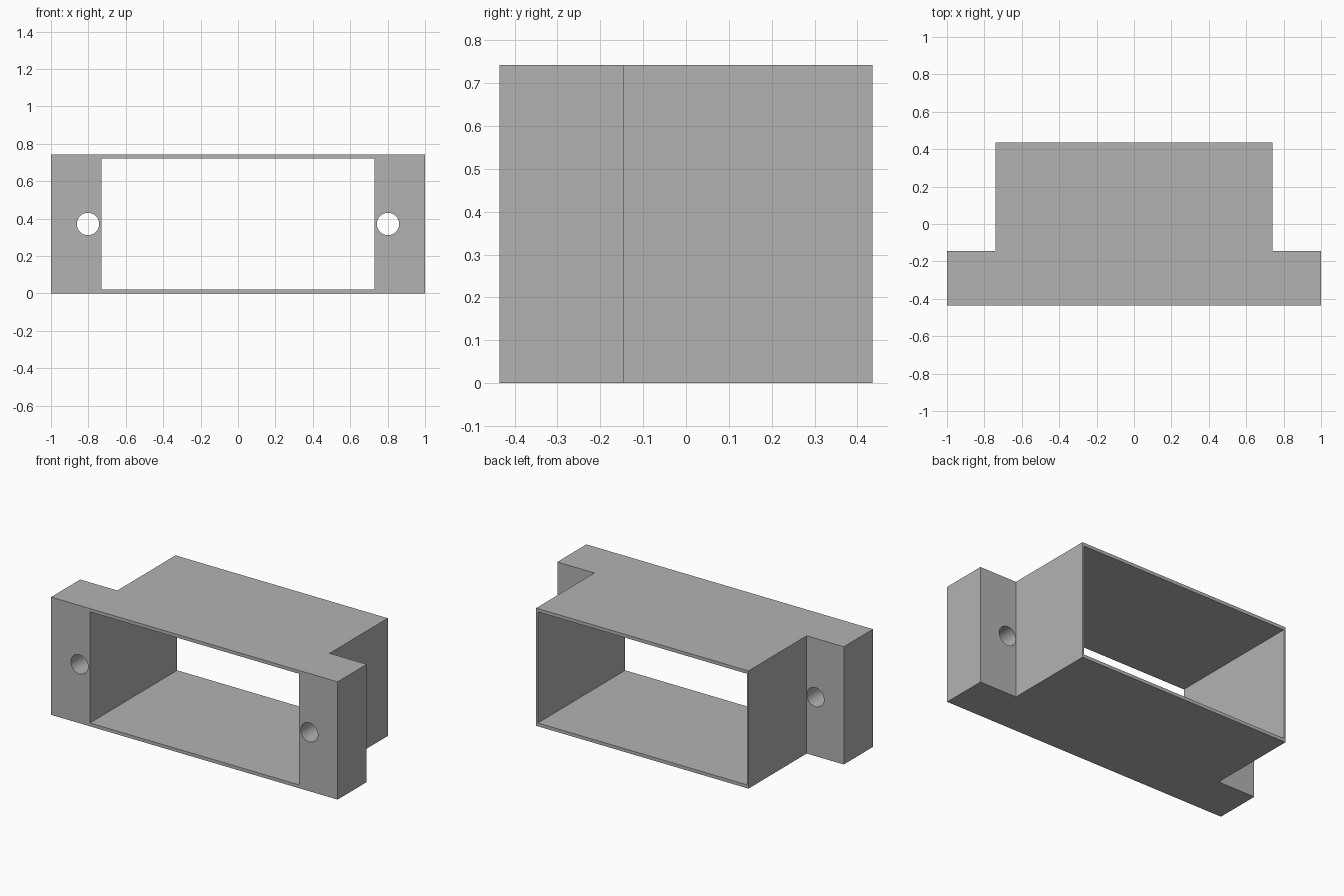
import bpy, bmesh, math

if "Cube" in bpy.data.objects:
    bpy.data.objects.remove(bpy.data.objects["Cube"])

H = 0.743                  # overall height
FRONT, BACK = -0.435, 0.435
STEP = -0.145              # back face of the mounting ears
BODY_X = 0.741             # half width of the sleeve

grey = bpy.data.materials.new("plain grey")
grey.diffuse_color = (0.45, 0.45, 0.45, 1)
grey.use_nodes = True
grey.node_tree.nodes["Principled BSDF"].inputs["Base Color"].default_value = grey.diffuse_color


def finish(name, bm):
    bmesh.ops.recalc_face_normals(bm, faces=bm.faces)
    mesh = bpy.data.meshes.new(name)
    bm.to_mesh(mesh)
    bm.free()
    mesh.materials.append(grey)
    obj = bpy.data.objects.new(name, mesh)
    bpy.context.collection.objects.link(obj)
    return obj


def prism(name, points, z0, z1):
    bm = bmesh.new()
    face = bm.faces.new([bm.verts.new((x, y, z0)) for x, y in points])
    top = bmesh.ops.extrude_face_region(bm, geom=[face])["geom"]
    verts = [v for v in top if isinstance(v, bmesh.types.BMVert)]
    bmesh.ops.translate(bm, verts=verts, vec=(0, 0, z1 - z0))
    return finish(name, bm)


def cut(target, cutter):
    mod = target.modifiers.new(cutter.name, 'BOOLEAN')
    mod.operation = 'DIFFERENCE'
    mod.solver = 'EXACT'
    mod.object = cutter
    bpy.context.view_layer.objects.active = target
    bpy.ops.object.modifier_apply(modifier=mod.name)
    bpy.data.objects.remove(cutter)


# Sleeve with mounting ears: half outline mirrored across x
half = [(1, FRONT), (1, STEP), (BODY_X, STEP), (BODY_X, BACK)]
outline = half + [(-x, y) for x, y in reversed(half)]
housing = prism("mounting_housing", outline, 0, H)

# Rectangular opening right through from front to back
ox, oy = 0.729, 0.6
cut(housing, prism("opening_cutter", [(-ox, -oy), (ox, -oy), (ox, oy), (-ox, oy)],
                   0.021, H - 0.021))

# Screw hole in each ear
for side in (-1, 1):
    bpy.ops.mesh.primitive_cylinder_add(
        vertices=48, radius=0.06, depth=0.6,
        location=(side * 0.802, (FRONT + STEP) / 2, H / 2),
        rotation=(math.pi / 2, 0, 0))
    hole = bpy.context.object
    hole.name = "screw_hole_cutter"
    hole.data.materials.append(grey)
    cut(housing, hole)

# Smooth hole walls, sharp box edges
bpy.ops.object.select_all(action='DESELECT')
housing.select_set(True)
bpy.context.view_layer.objects.active = housing
bpy.ops.object.shade_smooth_by_angle(angle=math.radians(30))
